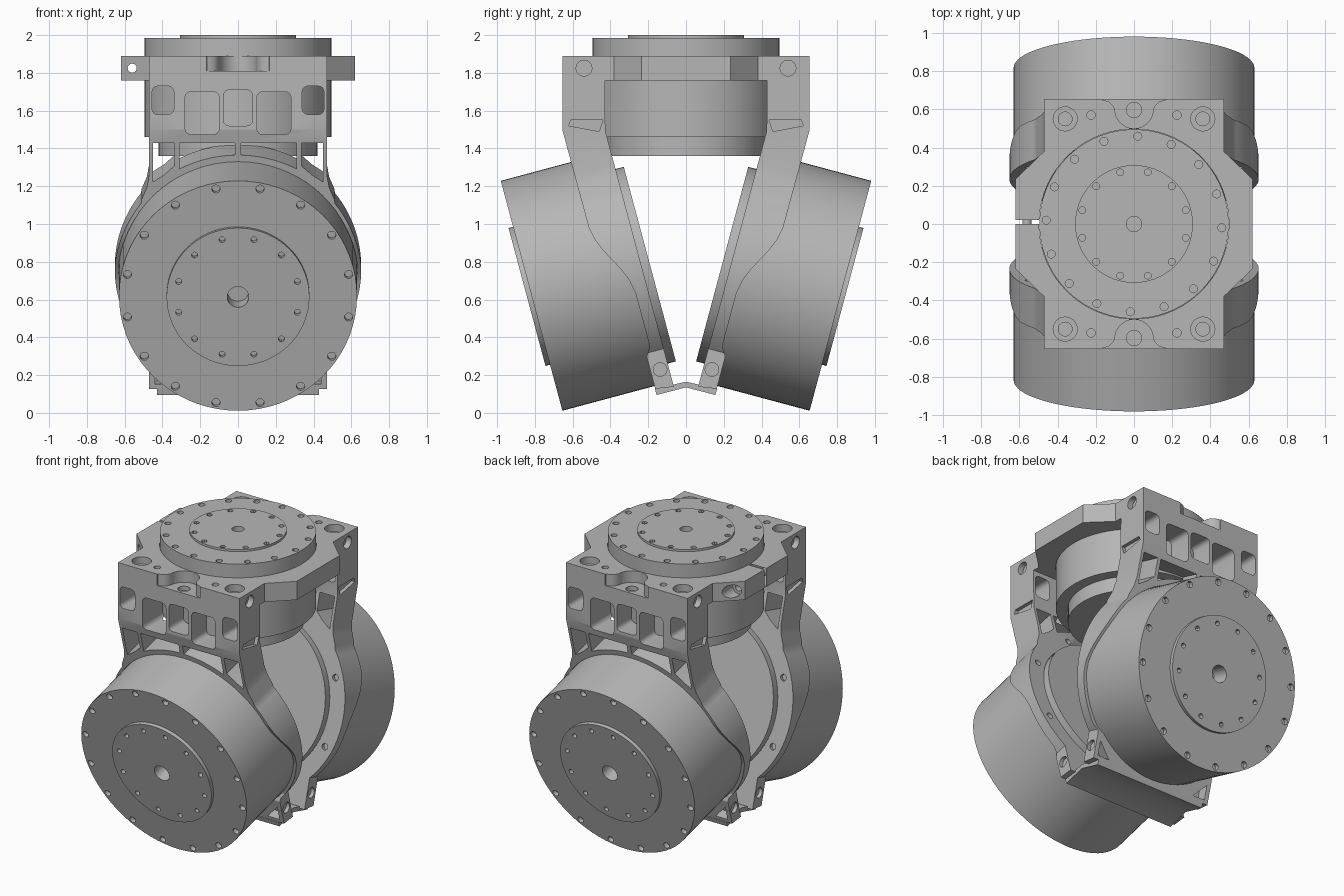
import bpy, bmesh, math
from mathutils import Matrix, Vector

cube = bpy.data.objects.get("Cube")
if cube:
    bpy.data.objects.remove(cube)

grey = bpy.data.materials.new("machined_grey")
grey.use_nodes = True
tone = (0.47, 0.47, 0.47, 1)
grey.diffuse_color = tone
grey.node_tree.nodes["Principled BSDF"].inputs["Base Color"].default_value = tone

# Working frames: two profile axes, then the extrusion axis
S, C = math.sin(math.radians(15)), math.cos(math.radians(15))
MOTOR_Y, MOTOR_Z = -0.8175, 0.62


def frame(a, b, c, origin=(0, 0, 0)):
    m = Matrix((a, b, c)).transposed().to_4x4()
    m.translation = Vector(origin)
    return m


X, Y, Z = (1, 0, 0), (0, 1, 0), (0, 0, 1)
FLAT = frame(X, Y, Z)
SIDE = frame(Y, Z, X)
UPRIGHT = frame(X, Z, Y)
TILT = frame(X, (0, -S, C), (0, C, S), (0, MOTOR_Y, MOTOR_Z))


def tilted(depth, up):
    """Side-plane position of a point given in the tilted frame."""
    return (MOTOR_Y + C * depth - S * up, MOTOR_Z + S * depth + C * up)


def arc(r, start, end, n, cx=0, cy=0):
    angles = [math.radians(start + (end - start) * i / n) for i in range(n + 1)]
    return [(cx + r * math.cos(a), cy + r * math.sin(a)) for a in angles]


def circle(r, cx=0, cy=0, n=24):
    return arc(r, 0, 360, n, cx, cy)[:-1]


def rounded(x0, x1, y0, y1, r=0.03):
    return (arc(r, 0, 90, 4, x1 - r, y1 - r) + arc(r, 90, 180, 4, x0 + r, y1 - r)
            + arc(r, 180, 270, 4, x0 + r, y0 + r) + arc(r, 270, 360, 4, x1 - r, y0 + r))


def flip(points):
    return [(-a, b) for a, b in reversed(points)]


def finish(bm, name):
    bmesh.ops.recalc_face_normals(bm, faces=bm.faces[:])
    mesh = bpy.data.meshes.new(name)
    bm.to_mesh(mesh)
    bm.free()
    mesh.materials.append(grey)
    obj = bpy.data.objects.new(name, mesh)
    bpy.context.collection.objects.link(obj)
    return obj


def skin(bm, rings):
    for low, high in zip(rings, rings[1:]):
        for i in range(len(low)):
            j = (i + 1) % len(low)
            bm.faces.new((low[i], low[j], high[j], high[i]))
    bm.faces.new(rings[0])
    bm.faces.new(rings[-1])


def prisms(name, parts, m):
    """Each part is (outline, start, end), extruded along the frame's third axis."""
    bm = bmesh.new()
    for pts, lo, hi in parts:
        skin(bm, [[bm.verts.new(m @ Vector((a, b, h))) for a, b in pts] for h in (lo, hi)])
    return finish(bm, name)


def lathe(name, profile, m):
    bm = bmesh.new()
    skin(bm, [[bm.verts.new(m @ Vector((a, b, h))) for a, b in circle(r, n=72)]
              for r, h in profile])
    return finish(bm, name)


def apply(obj, mod):
    bpy.ops.object.select_all(action='DESELECT')
    bpy.context.view_layer.objects.active = obj
    obj.select_set(True)
    bpy.ops.object.modifier_apply(modifier=mod.name)


def boolean(obj, tool, operation='DIFFERENCE'):
    tool.hide_render = True
    mod = obj.modifiers.new("cut", 'BOOLEAN')
    mod.operation, mod.solver, mod.object = operation, 'EXACT', tool
    apply(obj, mod)
    bpy.data.objects.remove(tool)


def cut(obj, parts, m):
    boolean(obj, prisms("cutter", parts, m))


def complete(obj, mirrored=False):
    if mirrored:
        mod = obj.modifiers.new("mirror", 'MIRROR')
        mod.use_axis = (False, True, False)
        mod.use_mirror_merge = False
        apply(obj, mod)
    bpy.ops.object.select_all(action='DESELECT')
    bpy.context.view_layer.objects.active = obj
    obj.select_set(True)
    bpy.ops.object.shade_smooth_by_angle(angle=math.radians(30))


def bolt_circle(count, radius, hole, lo, hi, offset):
    step = math.tau / count
    return [(circle(hole, radius * math.sin(i * step + offset),
                    radius * math.cos(i * step + offset), 12), lo, hi) for i in range(count)]


# Two tilted motors
motors = lathe("tilted_motors", [(0.378, -0.025), (0.378, 0), (0.63, 0), (0.63, 0.535),
                                 (0.533, 0.535), (0.533, 0.648)], TILT)
cut(motors, bolt_circle(16, 0.597, 0.022, -0.1, 0.03, math.pi / 16)
    + bolt_circle(12, 0.325, 0.016, -0.1, 0.01, math.pi / 12)
    + [(circle(0.057), -0.1, 0.1)], TILT)
complete(motors, True)

# Upright motor on top
top = lathe("top_motor", [(0.42, 1.36), (0.42, 1.46), (0.495, 1.46), (0.495, 1.985),
                          (0.308, 1.985), (0.308, 2.0)], FLAT)
cut(top, bolt_circle(16, 0.46, 0.021, 1.95, 2.1, math.radians(2.5))
    + bolt_circle(12, 0.28, 0.018, 1.97, 2.1, math.pi / 12)
    + [(circle(0.04), 1.92, 2.1)], FLAT)
complete(top)

# Side brackets: side profile intersected with the front outline
profile = [(-0.655, 1.76), (-0.655, 1.5), tilted(0.386, 0.27), tilted(0.4, 0.2),
           tilted(0.43, 0.13), tilted(0.49, 0.02), tilted(0.52, -0.05), tilted(0.535, -0.13),
           tilted(0.535, -0.42), tilted(0.505, -0.47), tilted(0.505, -0.645),
           tilted(0.603, -0.66), tilted(0.603, 0.742), (-0.43, 1.76)]
bracket = prisms("motor_brackets", [(profile, -0.7, 0.7)], SIDE)
half = ([(0.47, 1.4), (0.47, 0.56), (0.483, 0.49), (0.51, 0.425)]
        + arc(0.652, 38, -43.8, 28) + [(0.47, -0.7)])
boolean(bracket, prisms("outline", [(half + flip(half), 0, 1.2)], TILT), 'INTERSECT')

# Seats for the motors
boolean(bracket, lathe("bore", [(0.632, -0.2), (0.632, 0.54), (0.537, 0.54), (0.537, 1)], TILT))
boolean(bracket, lathe("bore", [(0.425, 1.2), (0.425, 1.45), (0.5, 1.45), (0.5, 1.9)], FLAT))

# Openings between the ring and the upper panel
gap = [(0.31, 0.735), (0.015, 0.735)] + arc(0.668, 88.7, 62.4, 10)
slot = [(0.335, 0.61), (0.39, 0.56), (0.45, 0.52), (0.45, 0.735), (0.335, 0.735)]
cut(bracket, [(p, 0.2, 0.8) for p in (gap, flip(gap), slot, flip(slot))], TILT)

# Panel windows
panes = [rounded(0.1, 0.28, 1.475, 1.7), rounded(0.34, 0.455, 1.58, 1.73)]
cut(bracket, [(p, -0.8, -0.2) for p in
              panes + [flip(p) for p in panes] + [rounded(-0.077, 0.077, 1.52, 1.71)]], UPRIGHT)

# Foot pockets, flange screws, side recesses and foot screws
wedge = [(0.35, -0.62), (0.44, -0.62), (0.44, -0.52)]
cut(bracket, [(p, 0.4, 0.575) for p in (wedge, flip(wedge))], TILT)
cut(bracket, bolt_circle(8, 0.593, 0.022, 0.58, 0.7, math.pi / 8), TILT)
recess = [(-0.62, 1.52), (-0.46, 1.49), (-0.44, 1.55), (-0.61, 1.55)]
fy, fz = tilted(0.556, -0.553)
for lo, hi in ((-0.6, -0.445), (0.445, 0.6)):
    cut(bracket, [(recess, lo, hi), (circle(0.036, fy, fz), lo, hi)], SIDE)
complete(bracket, True)

# Top clamp plate
corner = [(0.47, 0.655), (0.47, 0.38), (0.62, 0.235)]
right = corner + [(a, -b) for a, b in reversed(corner)]
plate = prisms("clamp_plate", [(right + flip(right), 1.76, 1.89)], FLAT)
cut(plate, [(circle(0.497, n=72), 1.6, 2)], FLAT)
cut(plate, [([(-0.7, 0), (-0.4, 0), (-0.4, 0.02), (-0.7, 0.02)], 1.6, 2)], FLAT)

# Plate scallops and vertical screw holes
scallop = ([(0.18, 0.7), (0.165, 0.65), (0.13, 0.64), (0.11, 0.62)]
           + arc(0.1, 0, -180, 16, 0, 0.6) + [(-0.11, 0.62), (-0.13, 0.64), (-0.165, 0.65), (-0.18, 0.7)])
for s in (-1, 1):
    cut(plate, [([(a, s * b) for a, b in scallop], 1.81, 1.95)], FLAT)
    cut(plate, [(circle(0.04, 0, s * 0.597), 1.78, 1.95)], FLAT)
    for t in (-1, 1):
        cut(plate, [(circle(0.063, t * 0.36, s * 0.55), 1.84, 1.95),
                    (circle(0.022, t * 0.225, s * 0.57), 1.83, 1.95)], FLAT)
        cut(plate, [(circle(0.036, t * 0.36, s * 0.55), 1.79, 1.86)], FLAT)

# Side screws and the cross bolt through the split wing
cut(plate, [(circle(0.042, s * 0.54, 1.825), lo, hi)
            for s in (-1, 1) for lo, hi in ((-0.6, -0.43), (0.43, 0.6))], SIDE)
cut(plate, [(circle(0.024, -0.56, 1.825), -0.5, 0.5)], UPRIGHT)
cut(plate, [(circle(0.045, -0.56, 1.825), 0.22, 0.5)], UPRIGHT)
complete(plate)

# Folded tie plate joining the feet
fold = [(-0.155, 0.095), (0, 0.135), (0.155, 0.095), (0.165, 0.127), (0, 0.165), (-0.165, 0.127)]
complete(prisms("foot_tie_plate", [(fold, -0.43, 0.43)], SIDE))
